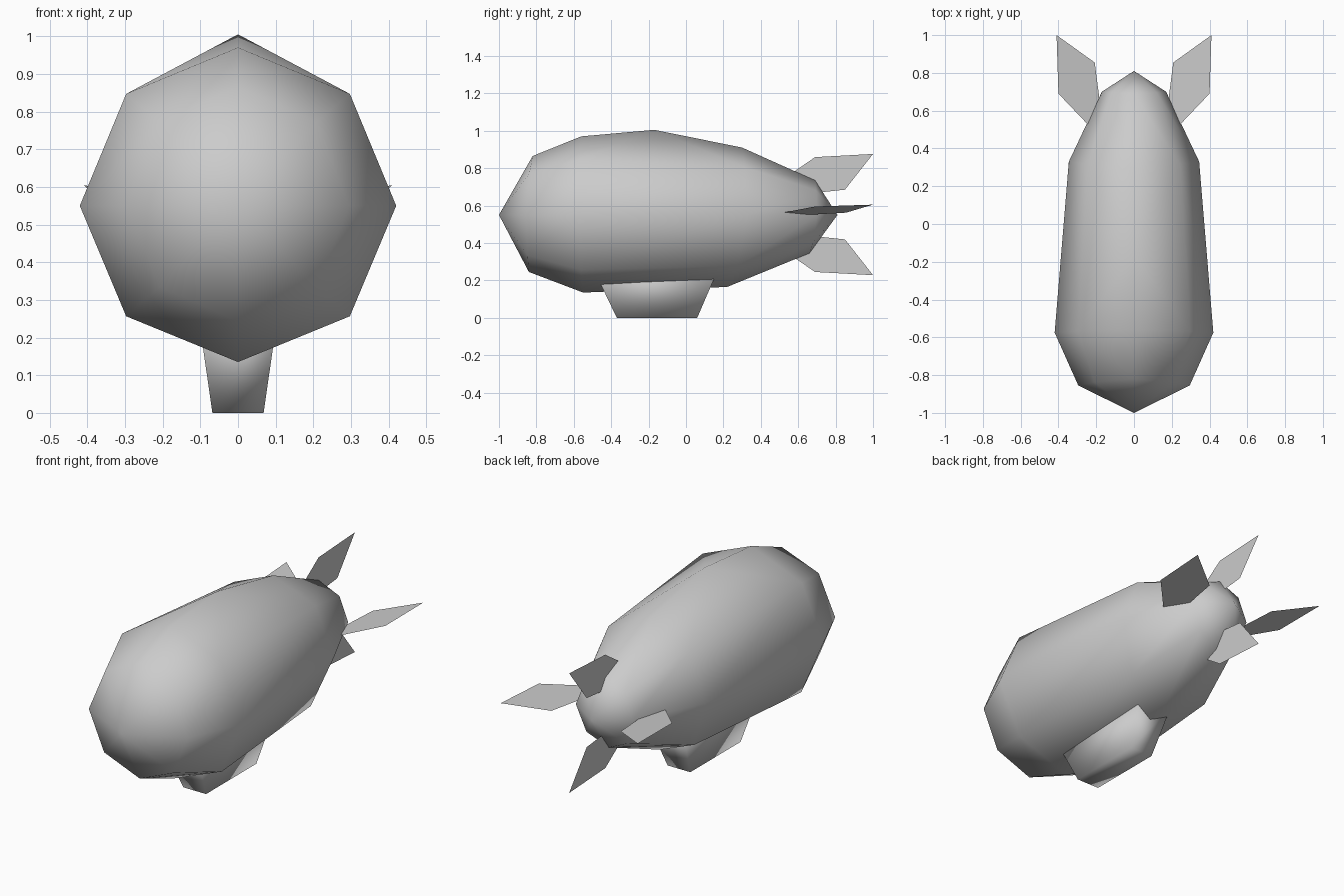
import bpy, bmesh, math

cube = bpy.data.objects.get("Cube")
if cube:
    bpy.data.objects.remove(cube, do_unlink=True)

grey = bpy.data.materials.new("hull_grey")
grey.use_nodes = True
COLOUR = (0.6, 0.6, 0.6, 1)
grey.diffuse_color = COLOUR
grey.node_tree.nodes["Principled BSDF"].inputs["Base Color"].default_value = COLOUR

AXIS = 0.55  # height of the hull's centre line


def finish(name, bm, smooth=True):
    bmesh.ops.recalc_face_normals(bm, faces=bm.faces)
    mesh = bpy.data.meshes.new(name)
    bm.to_mesh(mesh)
    bm.free()
    mesh.materials.append(grey)
    for face in mesh.polygons:
        face.use_smooth = smooth
    obj = bpy.data.objects.new(name, mesh)
    bpy.context.collection.objects.link(obj)
    return obj


def ring(bm, side, top, bottom):
    """Octagonal section; each argument is (y, radius)."""
    verts = []
    for i in range(8):
        a = i * math.pi / 4
        c, s = math.cos(a), math.sin(a)
        y_end, r_end = top if s > 0 else bottom
        y = side[0] + (y_end - side[0]) * s * s
        verts.append(bm.verts.new((side[1] * c, y, AXIS + r_end * s)))
    return verts


# Hull: octagonal rings between a pointed nose and tail
bm = bmesh.new()
rings = [
    ring(bm, (-0.855, 0.295), (-0.82, 0.315), (-0.84, 0.305)),
    ring(bm, (-0.575, 0.42), (-0.56, 0.42), (-0.55, 0.415)),
    ring(bm, (0.33, 0.345), (0.30, 0.36), (0.22, 0.385)),
    ring(bm, (0.70, 0.17), (0.69, 0.185), (0.66, 0.205)),
]
nose = bm.verts.new((0, -1, AXIS))
tail = bm.verts.new((0, 0.81, AXIS))
crown = bm.verts.new((0, -0.17, 1.005))
for i in range(8):
    j = (i + 1) % 8
    bm.faces.new((nose, rings[0][i], rings[0][j]))
    bm.faces.new((tail, rings[-1][j], rings[-1][i]))
    for k in range(3):
        a, b = rings[k], rings[k + 1]
        if k == 1 and i in (1, 2):
            # The raised crown splits the two top panels
            diag, top = (i, j) if i == 1 else (j, i)
            bm.faces.new((a[diag], a[top], crown))
            bm.faces.new((a[diag], crown, b[diag]))
            bm.faces.new((crown, b[top], b[diag]))
        else:
            bm.faces.new((a[i], a[j], b[j], b[i]))
finish("hull", bm)

# Gondola: tapered box sunk into the belly
bm = bmesh.new()
levels = []
for z, x, y0, y1 in ((0, 0.068, -0.37, 0.06), (0.25, 0.104, -0.49, 0.168)):
    levels.append([bm.verts.new(p) for p in
                   ((-x, y0, z), (x, y0, z), (x, y1, z), (-x, y1, z))])
for level in levels:
    bm.faces.new(level)
for i in range(4):
    j = (i + 1) % 4
    bm.faces.new((levels[0][i], levels[0][j], levels[1][j], levels[1][i]))
finish("gondola", bm)


def fin(name, points):
    bm = bmesh.new()
    bm.faces.new([bm.verts.new(p) for p in points])
    finish(name, bm, smooth=False)


# Vertical fins, as (y, distance from the centre line)
upright = [(0.52, 0.19), (0.69, 0.307), (1.0, 0.324), (0.85, 0.133), (0.70, 0.117)]
for name, sign in (("upper_fin", 1), ("lower_fin", -1)):
    fin(name, [(0, y, 0.552 + sign * r) for y, r in upright])

# Side fins, tilted slightly upward to the tips
level_fin = [(0.20, 0.48, 0.555), (0.40, 0.69, 0.595), (0.41, 1.0, 0.605),
             (0.208, 0.855, 0.562), (0.18, 0.64, 0.55)]
for name, sign in (("left_fin", 1), ("right_fin", -1)):
    fin(name, [(sign * x, y, z) for x, y, z in level_fin])
